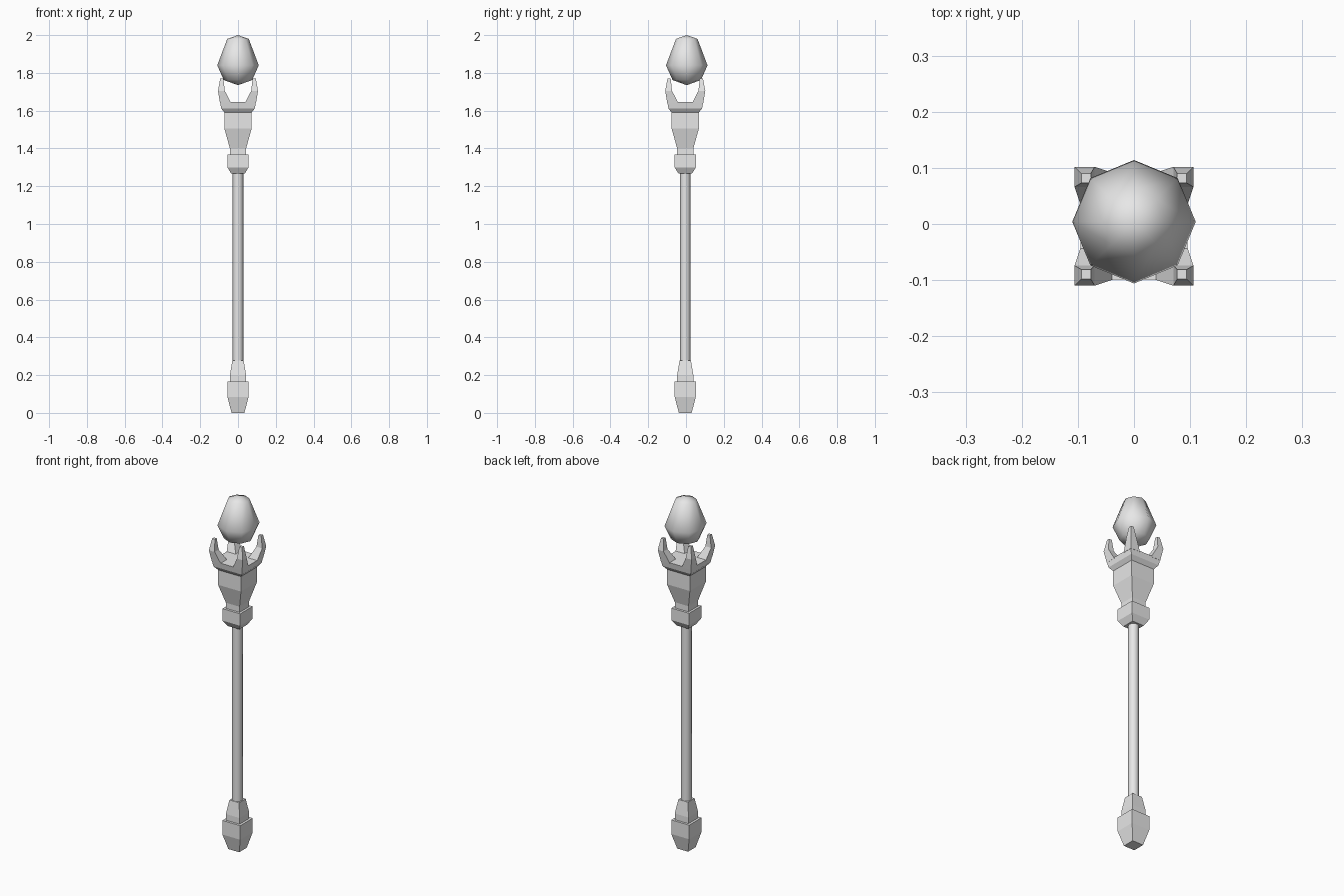
import bpy, bmesh
from math import cos, sin, pi

if "Cube" in bpy.data.objects:
    bpy.data.objects.remove(bpy.data.objects["Cube"])

grey = bpy.data.materials.new("plain grey")
grey.use_nodes = True
grey.diffuse_color = (0.8, 0.8, 0.8, 1)
grey.node_tree.nodes["Principled BSDF"].inputs["Base Color"].default_value = (0.8, 0.8, 0.8, 1)

STAFF_Y = -0.004   # staff sits slightly in front of the orb


def loft(name, rings, y=0.0, smooth=False):
    """Skin a stack of equal-sized rings and close both ends."""
    bm = bmesh.new()
    loops = [[bm.verts.new(p) for p in ring] for ring in rings]
    for a, b in zip(loops, loops[1:]):
        for i in range(len(a)):
            j = (i + 1) % len(a)
            bm.faces.new((a[i], a[j], b[j], b[i]))
    bm.faces.new(loops[0][::-1])
    bm.faces.new(loops[-1])
    bmesh.ops.remove_doubles(bm, verts=bm.verts[:], dist=1e-5)
    bmesh.ops.recalc_face_normals(bm, faces=bm.faces[:])
    mesh = bpy.data.meshes.new(name)
    bm.to_mesh(mesh)
    bm.free()
    mesh.materials.append(grey)
    mesh.polygons.foreach_set("use_smooth", [smooth] * len(mesh.polygons))
    obj = bpy.data.objects.new(name, mesh)
    obj.location.y = y
    bpy.context.collection.objects.link(obj)
    return obj


def square(half, z):
    return [(half * sx, half * sy, z) for sx, sy in ((-1, -1), (1, -1), (1, 1), (-1, 1))]


def octagon(radius, z):
    return [(radius * cos(i * pi / 4), radius * sin(i * pi / 4), z) for i in range(8)]


def block(name, profile):
    loft(name, [square(h, z) for h, z in profile], STAFF_Y)


# Foot, shaft and collar
block("foot", [(0.034, 0), (0.056, 0.085), (0.056, 0.165)])
block("foot_sleeve", [(0.043, 0.16), (0.043, 0.2), (0.03, 0.278)])
shaft = loft("shaft", [octagon(0.028, 0.25), octagon(0.028, 1.29)], STAFF_Y, True)
for end in shaft.data.polygons[-2:]:
    end.use_smooth = False
block("collar", [(0.036, 1.267), (0.056, 1.3), (0.056, 1.368)])

# Flared head with its rim
block("head", [(0.043, 1.36), (0.043, 1.4), (0.072, 1.505), (0.072, 1.59),
               (0.089, 1.612), (0.095, 1.645)])

# Four corner claws: inner edge, outer edge, height
claw = [(0.037, 0.095, 1.64), (0.07, 0.106, 1.705), (0.077, 0.094, 1.77)]
for name, sx, sy in (("front_left", 1, -1), ("front_right", -1, -1),
                     ("back_left", 1, 1), ("back_right", -1, 1)):
    rings = [[(sx * x, sy * y, z) for x, y in ((i, i), (o, i), (o, o), (i, o))]
             for i, o, z in claw]
    loft(name + "_claw", rings, STAFF_Y)

# Floating egg-shaped orb; its end rings collapse to poles
orb_profile = [(0, 1.735), (0.075, 1.762), (0.11, 1.84), (0.057, 1.98), (0, 2.0)]
bm = bmesh.new()
loops = [[bm.verts.new(p) for p in octagon(r, z)] for r, z in orb_profile]
for a, b in zip(loops, loops[1:]):
    for i in range(8):
        j = (i + 1) % 8
        bm.faces.new((a[i], a[j], b[j], b[i]))
bmesh.ops.remove_doubles(bm, verts=bm.verts[:], dist=1e-5)
bmesh.ops.recalc_face_normals(bm, faces=bm.faces[:])
mesh = bpy.data.meshes.new("orb")
bm.to_mesh(mesh)
bm.free()
mesh.materials.append(grey)
for p in mesh.polygons:
    p.use_smooth = True
orb = bpy.data.objects.new("orb", mesh)
orb.location.y = 0.004
bpy.context.collection.objects.link(orb)
